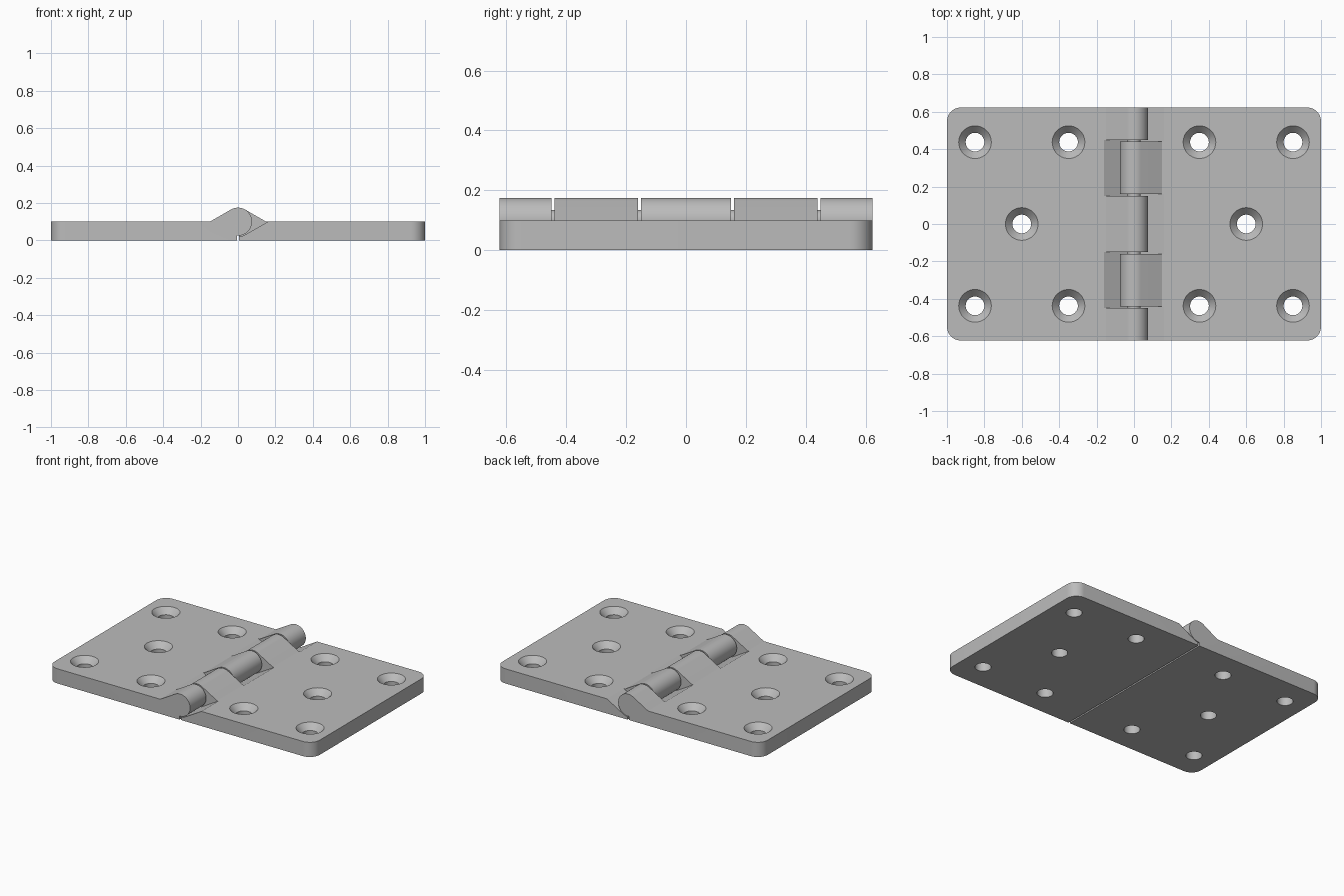
import bpy, bmesh, math
from mathutils import Vector

cube = bpy.data.objects.get("Cube")
if cube:
    bpy.data.objects.remove(cube)

HALF_Y, THICK = 0.623, 0.1
BARREL, CLEAR = 0.075, 0.08
GAP = 0.005

steel = bpy.data.materials.new("grey_metal")
steel.use_nodes = True
GREY = (0.5, 0.5, 0.5, 1)
steel.diffuse_color = GREY
steel.node_tree.nodes["Principled BSDF"].inputs["Base Color"].default_value = GREY


def make_object(name, bm):
    bmesh.ops.recalc_face_normals(bm, faces=bm.faces)
    mesh = bpy.data.meshes.new(name)
    bm.to_mesh(mesh)
    bm.free()
    mesh.materials.append(steel)
    obj = bpy.data.objects.new(name, mesh)
    bpy.context.collection.objects.link(obj)
    return obj


def loft(bm, rings):
    """Closed solid through rings of equal point count."""
    loops = [[bm.verts.new(p) for p in ring] for ring in rings]
    n = len(loops[0])
    for a, b in zip(loops, loops[1:]):
        for i in range(n):
            j = (i + 1) % n
            bm.faces.new((a[i], a[j], b[j], b[i]))
    bm.faces.new(loops[0][::-1])
    bm.faces.new(loops[-1])


def arc(radius, start, end, steps, cx=0.0, cy=0.0):
    angles = [math.radians(start + (end - start) * i / steps) for i in range(steps + 1)]
    return [(cx + radius * math.cos(a), cy + radius * math.sin(a)) for a in angles]


def prisms(name, profile, spans, side):
    """Extrude an x-z profile along y over each span."""
    bm = bmesh.new()
    for y0, y1 in spans:
        loft(bm, [[(side * x, y, z) for x, z in profile] for y in (y0, y1)])
    return make_object(name, bm)


def combine(obj, other, operation):
    mod = obj.modifiers.new(operation.lower(), 'BOOLEAN')
    mod.operation, mod.solver, mod.object = operation, 'EXACT', other
    bpy.context.view_layer.objects.active = obj
    bpy.ops.object.modifier_apply(modifier=mod.name)
    bpy.data.objects.remove(other)


def smooth(obj):
    bpy.ops.object.select_all(action='DESELECT')
    obj.select_set(True)
    bpy.context.view_layer.objects.active = obj
    bpy.ops.object.shade_smooth_by_angle(angle=math.radians(25))


def plate(name, side):
    """Half of a rounded slab with a filleted top rim."""
    r = 0.075
    cx, cy = 1 - r, HALF_Y - r
    outline = []
    for start, sx, sy in ((0, 1, 1), (90, -1, 1), (180, -1, -1), (270, 1, -1)):
        outline += arc(r, start, start + 90, 10, sx * cx, sy * cy)
    bm = bmesh.new()
    loft(bm, [[(x, y, z) for x, y in outline] for z in (0, THICK)])
    rim = [e for e in bm.edges if all(v.co.z > THICK / 2 for v in e.verts)]
    bmesh.ops.bevel(bm, geom=rim, offset=0.025, segments=5, profile=0.5, affect='EDGES')
    geom = bm.verts[:] + bm.edges[:] + bm.faces[:]
    cut = bmesh.ops.bisect_plane(bm, geom=geom, plane_co=Vector((side * GAP, 0, 0)),
                                 plane_no=Vector((side, 0, 0)), clear_inner=True)
    edges = [g for g in cut["geom_cut"] if isinstance(g, bmesh.types.BMEdge)]
    bmesh.ops.edgeloop_fill(bm, edges=edges)
    return make_object(name, bm)


def screw_holes(side):
    """Countersunk hole cutters."""
    bm = bmesh.new()
    for x, y in ((0.85, 0.4375), (0.85, -0.4375), (0.35, 0.4375), (0.35, -0.4375), (0.6, 0)):
        rings = []
        for z, r in ((-0.05, 0.05), (0.06, 0.05), (0.12, 0.106)):
            circle = arc(r, 0, 360, 40, side * x, y)[:-1]
            rings.append([(px, py, z) for px, py in circle])
        loft(bm, rings)
    return make_object("hole_cutter", bm)


# Barrel with a tangent ramp, and the matching relief with clearance
knuckle = arc(BARREL, 60, 300, 48, 0, THICK) + [(0.1, 0.04), (0.1675, 0.09)]
relief = arc(CLEAR, 180, 300, 24, 0, THICK) + [(0.35, 0.2097), (-0.2, 0.2097)]

middle = [(-0.15, 0.15)]
ends = [(-HALF_Y, -0.45), (0.45, HALF_Y)]
inner = [(-0.44, -0.16), (0.16, 0.44)]
leaves = (
    ("right_leaf", -1, middle + ends, [(-0.45, -0.15), (0.15, 0.45)]),
    ("left_leaf", 1, inner, [(-0.16, 0.16), (-0.8, -0.44), (0.44, 0.8)]),
)

# Leaves
for name, side, knuckle_spans, relief_spans in leaves:
    leaf = plate(name, side)
    combine(leaf, prisms("relief_cutter", relief, relief_spans, side), 'DIFFERENCE')
    combine(leaf, prisms("knuckles", knuckle, knuckle_spans, side), 'UNION')
    combine(leaf, screw_holes(side), 'DIFFERENCE')
    smooth(leaf)

# Pin
pin = prisms("hinge_pin", arc(0.035, 0, 360, 32, 0, THICK)[:-1], [(-0.47, 0.47)], 1)
smooth(pin)
